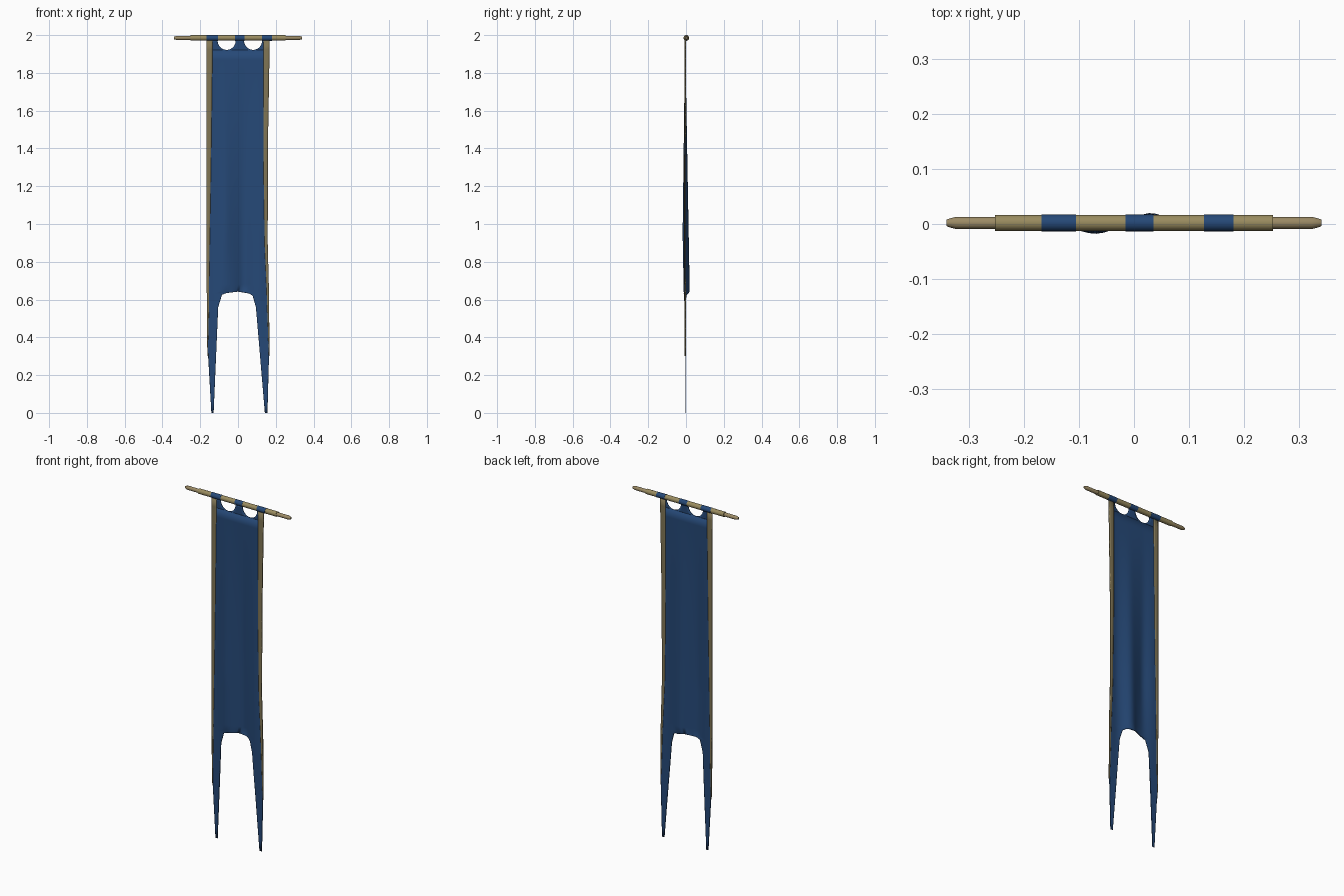
import bpy, bmesh, math

if "Cube" in bpy.data.objects:
    bpy.data.objects.remove(bpy.data.objects["Cube"])

def material(name, rgb):
    m = bpy.data.materials.new(name)
    m.diffuse_color = (*rgb, 1)
    m.use_nodes = True
    m.node_tree.nodes["Principled BSDF"].inputs["Base Color"].default_value = m.diffuse_color
    return m

BLUE = material("blue cloth", (0.019, 0.066, 0.185))
GOLD = material("gold trim", (0.22, 0.18, 0.09))
POLE = material("pole gold", (0.32, 0.26, 0.115))
WOOD = material("pole end wood", (0.33, 0.255, 0.13))

def lerp(z, pts):
    """Piecewise linear value at height z."""
    if z <= pts[0][0]:
        return pts[0][1]
    for (a, va), (b, vb) in zip(pts, pts[1:]):
        if z <= b:
            return va + (vb - va) * (z - a) / (b - a)
    return pts[-1][1]

def fold(x, z):
    """Depth of the cloth: soft folds that grow towards the hem."""
    bump = lambda c, w: math.exp(-((x - c) / w) ** 2)
    front = lerp(z, [(0.3, 0), (0.95, 1), (1.9, 0)])
    back = lerp(z, [(0.2, 0), (0.64, 1), (1.85, 0)])
    return -0.004 - 0.012 * front * bump(-0.07, 0.035) \
        + 0.022 * back * bump(0.03, 0.04) - 0.006 * front * bump(0.115, 0.03)

def finish(bm, name, mat, angle=40):
    me = bpy.data.meshes.new(name)
    bm.to_mesh(me)
    bm.free()
    ob = bpy.data.objects.new(name, me)
    bpy.context.collection.objects.link(ob)
    me.materials.append(mat)
    bpy.ops.object.select_all(action='DESELECT')
    ob.select_set(True)
    bpy.context.view_layer.objects.active = ob
    bpy.ops.object.shade_smooth_by_angle(angle=math.radians(angle))
    return ob

def strip(bm, zs, left, right, cols):
    """Cloth sheet between two edge curves."""
    rows = []
    for z in zs:
        a, b = left(z), right(z)
        xs = [a + (b - a) * i / cols for i in range(cols + 1)]
        rows.append([bm.verts.new((x, fold(x, z), z)) for x in xs])
    for r, s in zip(rows, rows[1:]):
        for i in range(cols):
            bm.faces.new((r[i], r[i + 1], s[i + 1], s[i]))

def thicken(ob, t):
    mod = ob.modifiers.new("thickness", 'SOLIDIFY')
    mod.thickness = t
    mod.offset = 0

def spaced(a, b, n):
    return [a + (b - a) * i / n for i in range(n + 1)]

# Outline of the banner
edge_l = lambda z: lerp(z, [(0, -0.141), (0.35, -0.161), (0.7, -0.164), (1.3, -0.164), (1.97, -0.165)])
edge_r = lambda z: lerp(z, [(0, 0.156), (0.3, 0.164), (0.6, 0.163), (0.9, 0.155), (1.4, 0.156), (1.97, 0.166)])
inner_l = lambda z: lerp(z, [(0, -0.129), (0.56, -0.105), (0.625, -0.085), (0.635, -0.06), (0.642, 0)])
inner_r = lambda z: lerp(z, [(0, 0.142), (0.56, 0.095), (0.62, 0.078), (0.632, 0.06), (0.642, 0)])

# Cloth body with two tails
body_z = spaced(0, 0.56, 10) + [0.59, 0.62, 0.625, 0.632, 0.635, 0.642] + spaced(0.68, 1.922, 24)
bm = bmesh.new()
strip(bm, body_z, edge_l, inner_l, 12)
strip(bm, body_z, inner_r, edge_r, 12)

# Hanging tabs between the two round cut-outs
tab_z = [1.972 - 0.05 * math.cos(a) for a in spaced(0, math.pi / 2, 10)]
def scallop(cx, side):
    return lambda z: cx + side * 0.048 * math.sqrt(max(0, 1 - ((1.972 - z) / 0.05) ** 2))
strip(bm, tab_z, edge_l, scallop(-0.06, -1), 4)
strip(bm, tab_z, scallop(-0.06, 1), scallop(0.08, -1), 4)
strip(bm, tab_z, scallop(0.08, 1), edge_r, 4)
bmesh.ops.remove_doubles(bm, verts=bm.verts, dist=0.0003)
thicken(finish(bm, "banner_cloth", BLUE), 0.004)

# Gold edge trims, narrowing downwards
width = lambda z: lerp(z, [(0.3, 0.001), (0.55, 0.009), (0.8, 0.013), (1.3, 0.021), (1.97, 0.031)])
trim_z = spaced(0.3, 1.974, 34)
for name, a, b in (
        ("left_trim", lambda z: edge_l(z) - 0.002, lambda z: edge_l(z) + width(z)),
        ("right_trim", lambda z: edge_r(z) - width(z), lambda z: edge_r(z) + 0.002)):
    bm = bmesh.new()
    strip(bm, trim_z, a, b, 3)
    thicken(finish(bm, name, GOLD), 0.006)

def lathe(name, profile, mat, sides=20):
    """Turned part along x from (x, radius) points, capped at both ends."""
    bm = bmesh.new()
    rings = []
    for x, r in profile:
        rings.append([bm.verts.new((x, 0.002 + r * math.cos(t), 1.985 + r * math.sin(t)))
                      for t in [2 * math.pi * i / sides for i in range(sides)]])
    for r, s in zip(rings, rings[1:]):
        for i in range(sides):
            j = (i + 1) % sides
            bm.faces.new((r[i], r[j], s[j], s[i]))
    bm.faces.new(rings[0])
    bm.faces.new(rings[-1])
    bmesh.ops.recalc_face_normals(bm, faces=bm.faces)
    return finish(bm, name, mat, 30)

# Pole with thinner tapered ends
lathe("pole", [(-0.252, 0.0145), (0.252, 0.0145)], POLE)
for name, s in (("left_pole_end", -1), ("right_pole_end", 1)):
    lathe(name, [(s * 0.245, 0.011), (s * 0.323, 0.011), (s * 0.335, 0.008), (s * 0.34, 0.006)], WOOD)

# Cloth loops around the pole
for name, a, b in (("left_loop", -0.168, -0.105), ("middle_loop", -0.015, 0.035), ("right_loop", 0.127, 0.181)):
    lathe(name, [(a, 0.0152), (b, 0.0152)], BLUE)
